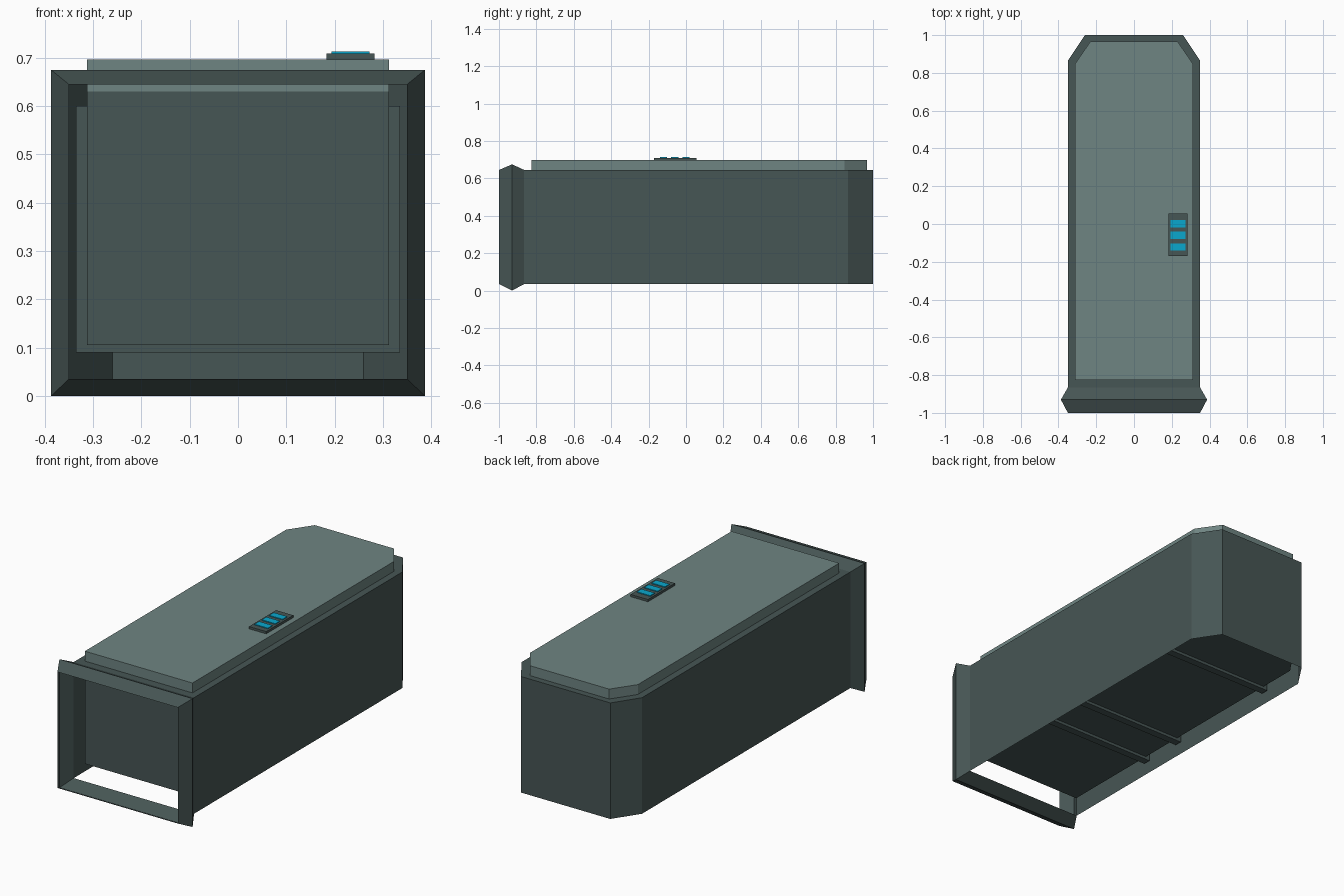
import bpy, bmesh

if "Cube" in bpy.data.objects:
    bpy.data.objects.remove(bpy.data.objects["Cube"])


def material(name, rgb):
    m = bpy.data.materials.new(name)
    m.diffuse_color = (*rgb, 1)
    m.use_nodes = True
    m.node_tree.nodes["Principled BSDF"].inputs["Base Color"].default_value = m.diffuse_color
    return m


DARK = material("dark grey green", (0.062, 0.092, 0.089))
LIGHT = material("light grey green", (0.158, 0.232, 0.223))
BLUE = material("bright blue", (0.003, 0.386, 0.61))


def finish(name, bm, mat):
    bmesh.ops.remove_doubles(bm, verts=bm.verts, dist=1e-5)
    bmesh.ops.recalc_face_normals(bm, faces=bm.faces)
    me = bpy.data.meshes.new(name)
    bm.to_mesh(me)
    bm.free()
    me.materials.append(mat)
    ob = bpy.data.objects.new(name, me)
    bpy.context.collection.objects.link(ob)
    return ob


def loop(bm, pts):
    return [bm.verts.new(p) for p in pts]


def bridge(bm, a, b, closed=True):
    n = len(a)
    for i in range(n if closed else n - 1):
        j = (i + 1) % n
        bm.faces.new((a[i], a[j], b[j], b[i]))


def outline(hx, y0, y1, cx, cy):
    # plan with two cut corners at the back, starting and ending at the front
    return [(hx, y0), (hx, y1 - cy), (cx, y1), (-cx, y1), (-hx, y1 - cy), (-hx, y0)]


def prism(name, plan, z0, z1, mat):
    bm = bmesh.new()
    lo = loop(bm, [(x, y, z0) for x, y in plan])
    hi = loop(bm, [(x, y, z1) for x, y in plan])
    bridge(bm, lo, hi)
    bm.faces.new(lo)
    bm.faces.new(hi)
    return finish(name, bm, mat)


def box(name, x0, x1, y0, y1, z0, z1, mat):
    return prism(name, [(x0, y0), (x1, y0), (x1, y1), (x0, y1)], z0, z1, mat)


# Outer shell: thin sheet, open at the front and underneath
bm = bmesh.new()
plan = outline(0.35, -0.865, 1.0, 0.26, 0.135)
low = loop(bm, [(x, y, 0.035) for x, y in plan])
high = loop(bm, [(x, y, 0.645) for x, y in plan])
bridge(bm, low, high, closed=False)
bm.faces.new(high)

# Flared rim around the front opening, part of the same sheet
rings = []
for y, hx, z0, z1 in ((-1.0, 0.35, 0.035, 0.645), (-0.93, 0.387, 0.0, 0.675),
                      (-0.865, 0.35, 0.035, 0.645)):
    rings.append(loop(bm, [(-hx, y, z0), (hx, y, z0), (hx, y, z1), (-hx, y, z1)]))
for a, b in zip(rings, rings[1:]):
    bridge(bm, a, b)
finish("outer_shell", bm, DARK)

# Inner container and its lid, which rises through the shell top
inner = outline(0.313, -0.825, 0.967, 0.23, 0.12)
prism("inner_box", inner, 0.105, 0.63, DARK)
prism("lid", inner, 0.63, 0.697, LIGHT)

# Ribs wrapped around the inner container
for i, y in enumerate((-0.30, -0.055, 0.62)):
    box(f"rib_{i + 1}", -0.336, 0.336, y - 0.02, y + 0.02, 0.09, 0.6, DARK)

# Control panel with three lit bars
box("control_panel", 0.183, 0.283, -0.17, 0.055, 0.69, 0.709, DARK)
for i in range(3):
    y = 0.001 - 0.061 * i
    box(f"light_bar_{i + 1}", 0.194, 0.272, y - 0.019, y + 0.019, 0.707, 0.713, BLUE)
